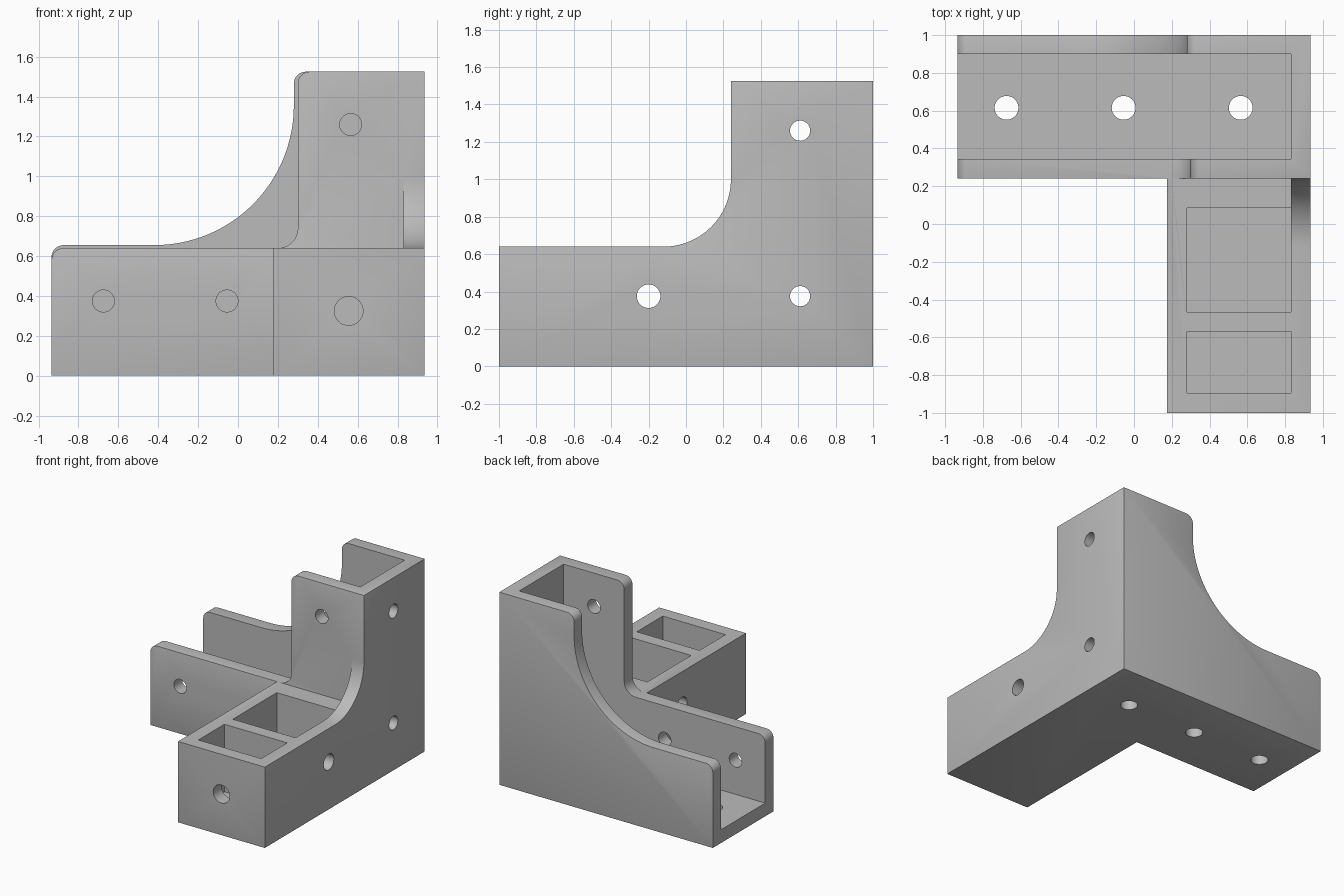
import bpy, bmesh, math
from mathutils import Vector

cube = bpy.data.objects.get("Cube")
if cube:
    bpy.data.objects.remove(cube, do_unlink=True)

grey = bpy.data.materials.new("bracket grey")
grey.use_nodes = True
grey.diffuse_color = (0.5, 0.5, 0.5, 1)
grey.node_tree.nodes["Principled BSDF"].inputs["Base Color"].default_value = (0.5, 0.5, 0.5, 1)

TOP, SIDE, WALL = 1.525, 0.935, 0.83   # overall top, half width, inner wall plane
FRONT, BEAM_TOP = 0.24, 0.64


def arc(cx, cz, r, start, end, n):
    """Points on an arc, angles in degrees."""
    return [(cx + r * math.cos(math.radians(start + (end - start) * i / n)),
             cz + r * math.sin(math.radians(start + (end - start) * i / n)))
            for i in range(n + 1)]


def prism(name, outline, axis, lo, hi):
    """Extrude an outline along x (outline in y, z) or y (outline in x, z)."""
    bm = bmesh.new()
    place = (lambda a, b: (lo, a, b)) if axis == "x" else (lambda a, b: (a, lo, b))
    face = bm.faces.new([bm.verts.new(place(a, b)) for a, b in outline])
    new = bmesh.ops.extrude_face_region(bm, geom=[face])["geom"]
    shift = Vector((hi - lo, 0, 0)) if axis == "x" else Vector((0, hi - lo, 0))
    bmesh.ops.translate(bm, verts=[v for v in new if isinstance(v, bmesh.types.BMVert)], vec=shift)
    bmesh.ops.recalc_face_normals(bm, faces=bm.faces)
    mesh = bpy.data.meshes.new(name)
    bm.to_mesh(mesh)
    bm.free()
    ob = bpy.data.objects.new(name, mesh)
    bpy.context.collection.objects.link(ob)
    return ob


def box(name, x0, x1, y0, y1, z0, z1):
    return prism(name, [(x0, z0), (x1, z0), (x1, z1), (x0, z1)], "y", y0, y1)


def drill(axis, center, radius, length):
    rot = {"x": (0, math.pi / 2, 0), "y": (math.pi / 2, 0, 0), "z": (0, 0, 0)}[axis]
    bpy.ops.mesh.primitive_cylinder_add(vertices=40, radius=radius, depth=length,
                                        location=center, rotation=rot)
    bpy.context.object.name = "hole_cutter"
    return bpy.context.object


def combine(target, tool, operation):
    tool.hide_render = True
    mod = target.modifiers.new("combine", "BOOLEAN")
    mod.operation, mod.object, mod.solver = operation, tool, "EXACT"
    bpy.ops.object.select_all(action="DESELECT")
    bpy.context.view_layer.objects.active = target
    target.select_set(True)
    bpy.ops.object.modifier_apply(modifier=mod.name)
    bpy.data.objects.remove(tool, do_unlink=True)


def wall_outline(shelf, inner_x, big_r):
    """L-shaped side with a curved inside corner and rounded free corners."""
    r = 0.06
    return ([(-SIDE, 0), (SIDE, 0), (SIDE, TOP)]
            + arc(inner_x + r, TOP - r, r, 90, 180, 8)
            + arc(inner_x - big_r, shelf + big_r, big_r, 0, -90, 32)
            + arc(-SIDE + r, shelf - r, r, 90, 180, 8))


# Solid body: front and back sides, beam, and tall right-hand wall
bracket = prism("corner_bracket", wall_outline(BEAM_TOP, 0.30, 0.10), "y", FRONT, 0.62)
back = prism("back_side", wall_outline(0.655, 0.28, 0.70), "y", 0.60, 1)
beam = box("beam", 0.175, SIDE, -1, 0.40, 0, BEAM_TOP)
tall = prism("tall_wall", [(-1, 0), (1, 0), (1, TOP), (FRONT, TOP)]
             + arc(FRONT - 0.36, BEAM_TOP + 0.36, 0.36, 0, -90, 28) + [(-1, BEAM_TOP)],
             "x", WALL, SIDE)
for part in (back, beam, tall):
    combine(bracket, part, "UNION")

# Soften the convex outer edges
bm = bmesh.new()
bm.from_mesh(bracket.data)
bmesh.ops.remove_doubles(bm, verts=bm.verts, dist=0.0005)
bmesh.ops.dissolve_limit(bm, angle_limit=0.01, verts=bm.verts, edges=bm.edges)


def is_outer(edge):
    if len(edge.link_faces) != 2 or not edge.is_convex or edge.calc_face_angle() < 0.5:
        return False
    planes = ((0, SIDE), (1, FRONT), (1, 1), (2, 0))
    return any(all(abs(v.co[i] - d) < 0.001 for v in edge.verts) for i, d in planes)


bmesh.ops.bevel(bm, geom=[e for e in bm.edges if is_outer(e)], offset=0.014,
                segments=3, profile=0.5, affect="EDGES", clamp_overlap=True)
bm.to_mesh(bracket.data)
bm.free()

# Open channel and the two beam pockets
combine(bracket, box("channel_cutter", -1.2, WALL, 0.345, 0.90, 0.105, 2), "DIFFERENCE")
for y0, y1 in ((-0.465, 0.085), (-0.895, -0.57)):
    combine(bracket, box("pocket_cutter", 0.28, WALL, y0, y1, 0.105, 1), "DIFFERENCE")

# Screw holes
holes = [("z", (x, 0.615, 0), 0.063, 0.4) for x in (-0.675, -0.055, 0.565)]
holes += [("y", (x, 0.29, z), 0.055, 0.2) for x, z in ((-0.675, 0.375), (-0.055, 0.375), (0.565, 1.26))]
holes += [("x", (0.88, 0.61, z), 0.054, 0.2) for z in (0.375, 1.26)]
holes += [("x", (0.55, -0.2, 0.375), 0.063, 1), ("y", (0.555, -0.95, 0.325), 0.072, 0.2)]
for hole in holes:
    combine(bracket, drill(*hole), "DIFFERENCE")

# Finish
bracket.data.materials.clear()
bracket.data.materials.append(grey)
for poly in bracket.data.polygons:
    poly.material_index = 0
bpy.ops.object.select_all(action="DESELECT")
bracket.select_set(True)
bpy.context.view_layer.objects.active = bracket
bpy.ops.object.shade_smooth_by_angle(angle=math.radians(30))
